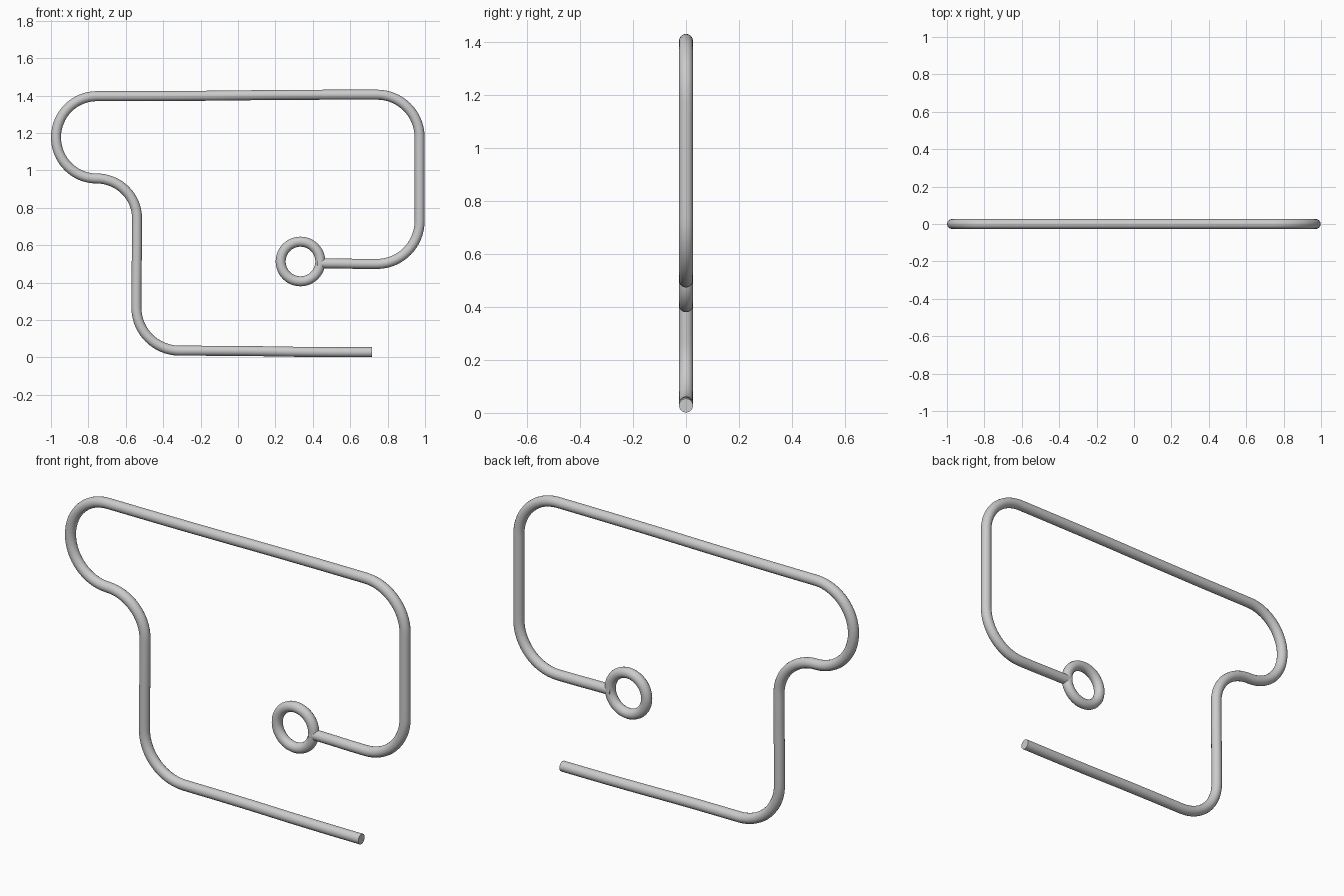
import bpy
from mathutils import Vector

if "Cube" in bpy.data.objects:
    bpy.data.objects.remove(bpy.data.objects["Cube"])

R = 0.0267   # tube radius
K = 0.5523   # handle length for a quarter arc

# corners of the bent rod: (x, z, direction of travel dx, dz) ; arcs join tangent points
PATH = [
    (0.717, 0.028, -1, 0), (-0.31, 0.036, -1, 0),
    (-0.543, 0.265, 0, 1), (-0.540, 0.745, 0, 1),
    (-0.757, 0.957, -1, 0), (-0.973, 1.177, 0, 1),
    (-0.755, 1.397, 1, 0), (0.743, 1.405, 1, 0),
    (0.971, 1.177, 0, -1), (0.971, 0.73, 0, -1),
    (0.743, 0.500, -1, 0), (0.425, 0.503, -1, 0),
]


def tube(name, path):
    cu = bpy.data.curves.new(name, 'CURVE')
    cu.dimensions = '3D'
    cu.bevel_depth = R
    cu.bevel_resolution = 6
    cu.resolution_u = 16
    cu.use_fill_caps = True
    sp = cu.splines.new('BEZIER')
    sp.bezier_points.add(len(path) - 1)
    pts = [Vector((x, 0, z)) for x, z, _, _ in path]
    for i, (bp, (x, z, dx, dz)) in enumerate(zip(sp.bezier_points, path)):
        d = Vector((dx, 0, dz))
        bp.handle_left_type = bp.handle_right_type = 'FREE'
        bp.co = pts[i]
        before = abs((pts[i] - pts[i - 1]).dot(d)) if i else 0.1
        after = abs((pts[i + 1] - pts[i]).dot(d)) if i < len(pts) - 1 else 0.1
        bp.handle_left = pts[i] - d * before * K
        bp.handle_right = pts[i] + d * after * K
    ob = bpy.data.objects.new(name, cu)
    bpy.context.collection.objects.link(ob)
    bpy.ops.object.select_all(action='DESELECT')
    ob.select_set(True)
    bpy.context.view_layer.objects.active = ob
    bpy.ops.object.convert(target='MESH')
    bpy.ops.object.shade_smooth_by_angle()


# long bent rod
tube("bent_rod", PATH)

# ring at the inner end of the rod
bpy.ops.mesh.primitive_torus_add(major_radius=0.106, minor_radius=R,
                                 major_segments=48, minor_segments=16,
                                 location=(0.334, 0, 0.513),
                                 rotation=(1.570796, 0, 0))
bpy.context.object.name = "end_ring"
bpy.ops.object.shade_smooth_by_angle()
